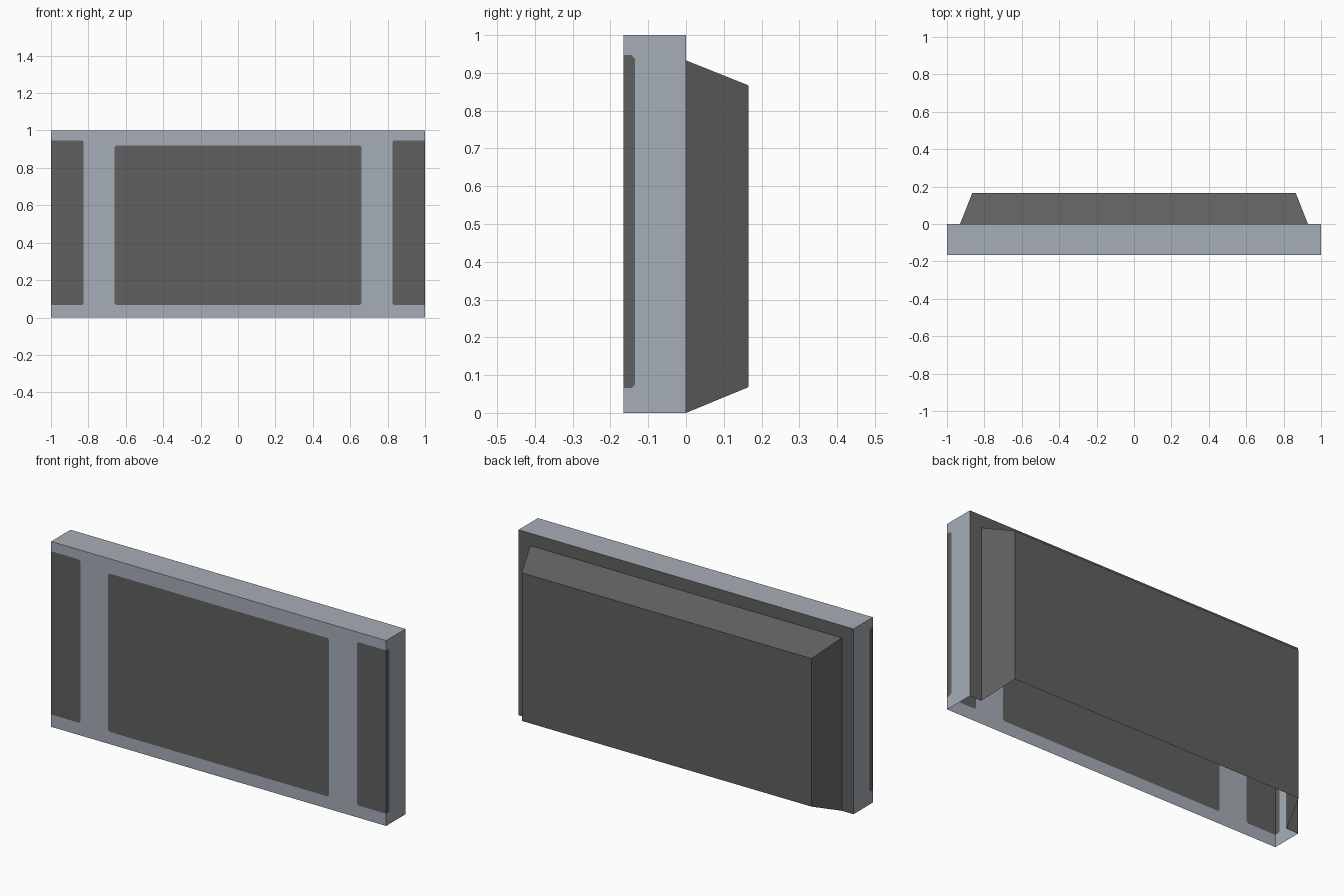
import bpy, bmesh

if "Cube" in bpy.data.objects:
    bpy.data.objects.remove(bpy.data.objects["Cube"])

DEPTH = 0.165


def material(name, rgb):
    m = bpy.data.materials.new(name)
    m.diffuse_color = (*rgb, 1)
    m.use_nodes = True
    m.node_tree.nodes["Principled BSDF"].inputs["Base Color"].default_value = m.diffuse_color
    return m


grey = material("light grey", (0.381, 0.423, 0.468))
dark = material("dark grey", (0.117, 0.117, 0.117))


def finish(name, bm, mats):
    mesh = bpy.data.meshes.new(name)
    bm.to_mesh(mesh)
    bm.free()
    for m in mats:
        mesh.materials.append(m)
    ob = bpy.data.objects.new(name, mesh)
    bpy.context.collection.objects.link(ob)
    return ob


def quads(name, faces, mat):
    bm = bmesh.new()
    for f in faces:
        bm.faces.new([bm.verts.new(p) for p in f])
    bmesh.ops.remove_doubles(bm, verts=bm.verts, dist=1e-5)
    return finish(name, bm, [mat])


# Front wall wrapping round both ends, cut into panel cells (bottom stays open)
half = [(0.66, -DEPTH), (0.825, -DEPTH), (1, -DEPTH), (1, -0.135), (1, 0)]
path = [(-x, y) for x, y in reversed(half)] + half
levels = [0, 0.066, 0.92, 0.947, 1]
bm = bmesh.new()
grid = [[bm.verts.new((x, y, z)) for z in levels] for x, y in path]
for i in range(len(path) - 1):
    for j in range(len(levels) - 1):
        f = bm.faces.new((grid[i][j], grid[i + 1][j],
                          grid[i + 1][j + 1], grid[i][j + 1]))
        centre_panel = i == 4 and j == 1
        end_panel = i in (1, 2, 6, 7) and j in (1, 2)
        f.material_index = int(centre_panel or end_panel)

# Clip the panel corners
corners = [grid[i][j] for i in (1, 3, 6, 8) for j in (1, 3)]
corners += [grid[i][j] for i in (4, 5) for j in (1, 2)]
bmesh.ops.bevel(bm, geom=corners, offset=0.009, segments=1,
                affect='VERTICES', material=0)
for f in bm.faces:
    if f.calc_area() < 0.0005:
        f.material_index = 0
finish("front_shell", bm, [grey, dark])

# Top of the slab
quads("top_plate", [[(-1, -DEPTH, 1), (1, -DEPTH, 1), (1, 0, 1), (-1, 0, 1)]], grey)

# Back rim around the raised housing, open towards the bottom
W, H = 0.93, 0.933
quads("back_rim", [
    [(1, 0, H), (-1, 0, H), (-1, 0, 1), (1, 0, 1)],
    [(1, 0, 0), (W, 0, 0), (W, 0, H), (1, 0, H)],
    [(-W, 0, 0), (-1, 0, 0), (-1, 0, H), (-W, 0, H)],
], dark)

# Tapered rear housing, open underneath
w, lo, hi = 0.865, 0.068, 0.867
quads("rear_housing", [
    [(w, DEPTH, lo), (-w, DEPTH, lo), (-w, DEPTH, hi), (w, DEPTH, hi)],
    [(w, DEPTH, hi), (-w, DEPTH, hi), (-W, 0, H), (W, 0, H)],
    [(W, 0, 0), (w, DEPTH, lo), (w, DEPTH, hi), (W, 0, H)],
    [(-w, DEPTH, lo), (-W, 0, 0), (-W, 0, H), (-w, DEPTH, hi)],
], dark)
